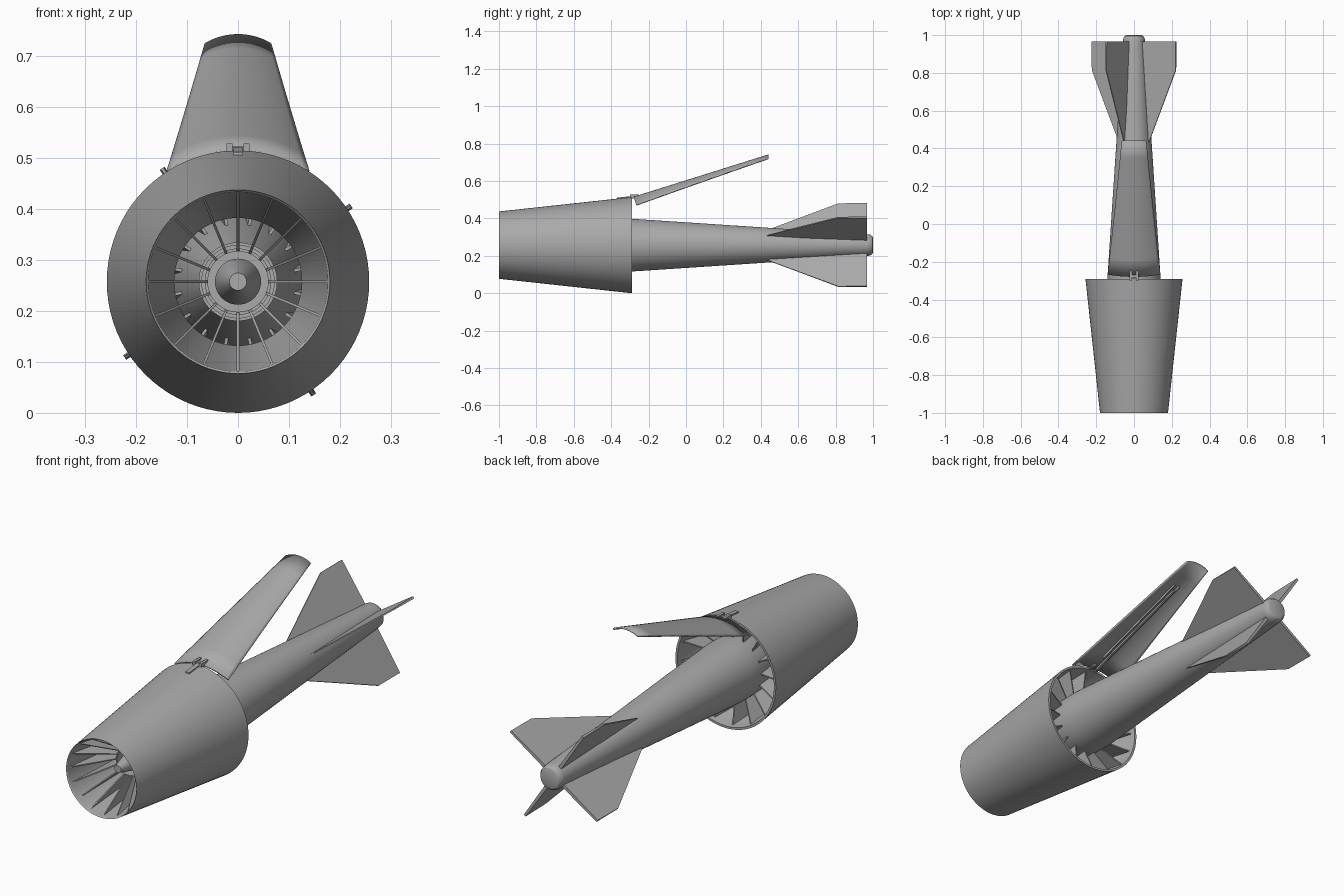
import bpy, bmesh
from math import sin, cos, pi, radians
from mathutils import Vector

if "Cube" in bpy.data.objects:
    bpy.data.objects.remove(bpy.data.objects["Cube"])

AXIS = 0.257  # height of the long axis

grey = bpy.data.materials.new("plain_grey")
grey.use_nodes = True
grey.diffuse_color = (0.4, 0.4, 0.4, 1)
grey.node_tree.nodes["Principled BSDF"].inputs["Base Color"].default_value = (0.4, 0.4, 0.4, 1)


def finish(name, bm, angle=30):
    bmesh.ops.remove_doubles(bm, verts=bm.verts, dist=1e-5)
    bmesh.ops.recalc_face_normals(bm, faces=bm.faces)
    mesh = bpy.data.meshes.new(name)
    bm.to_mesh(mesh)
    bm.free()
    mesh.materials.append(grey)
    ob = bpy.data.objects.new(name, mesh)
    bpy.context.collection.objects.link(ob)
    bpy.ops.object.select_all(action='DESELECT')
    ob.select_set(True)
    bpy.context.view_layer.objects.active = ob
    bpy.ops.object.shade_smooth_by_angle(angle=radians(angle))
    return ob


def lathe(name, profile, closed=False):
    """Revolve (y, radius) points around the long axis."""
    bm = bmesh.new()
    vs = [bm.verts.new((0, y, AXIS + r)) for y, r in profile]
    pairs = list(zip(vs, vs[1:])) + ([(vs[-1], vs[0])] if closed else [])
    edges = [bm.edges.new(p) for p in pairs]
    bmesh.ops.spin(bm, geom=vs + edges, cent=(0, 0, AXIS), axis=(0, 1, 0),
                   angle=2 * pi, steps=80)
    return finish(name, bm)


def radial_plates(name, outline, count, start=0, pitch=0):
    """Ring of plates from (y, radius, thickness) points."""
    bm = bmesh.new()
    for i in range(count):
        a = start + 2 * pi * i / count
        out, side = Vector((cos(a), 0, sin(a))), Vector((-sin(a), 0, cos(a)))
        rings = []
        for s in (-0.5, 0.5):
            rings.append([bm.verts.new(Vector((0, y, AXIS)) + out * r
                          + side * (s * t + pitch * (y - outline[0][0])))
                          for y, r, t in outline])
        n = len(outline)
        bm.faces.new(rings[0])
        bm.faces.new(rings[1][::-1])
        for j in range(n):
            k = (j + 1) % n
            bm.faces.new((rings[0][j], rings[1][j], rings[1][k], rings[0][k]))
    return finish(name, bm, 15)


def box(name, lo, hi, slope=0):
    """Box between two corners, rising along y by the slope."""
    bm = bmesh.new()
    bmesh.ops.create_cube(bm, size=1)
    lo, hi = Vector(lo), Vector(hi)
    for v in bm.verts:
        v.co = Vector((a + (b - a) * (c + 0.5) for a, b, c in zip(lo, hi, v.co)))
        v.co.z += slope * (v.co.y - lo.y)
    return finish(name, bm)


# Hollow shroud with a narrowing intake
lathe("shroud", [(-1, 0.18), (-0.29, 0.257), (-0.29, 0.247), (-0.45, 0.228),
                 (-0.62, 0.125), (-0.995, 0.176)], closed=True)

# Tapered central body with a rounded tail
lathe("body", [(-0.69, 0), (-0.69, 0.072), (-0.42, 0.14), (-0.29, 0.141),
               (0.97, 0.058), (0.985, 0.056), (0.996, 0.048), (1, 0.038), (1, 0)])

# Nose cone and hub rings in the intake
lathe("nose_cone", [(-0.88, 0), (-0.88, 0.017), (-0.77, 0.045), (-0.68, 0.045), (-0.68, 0)])
for i, r in enumerate((0.062, 0.074)):
    y = -0.8 + 0.06 * i
    lathe(f"hub_ring_{i + 1}", [(y, r - 0.003), (y, r + 0.003), (-0.68, r + 0.003),
                                (-0.68, r - 0.003)], closed=True)

# Intake vanes and rear vanes
radial_plates("intake_vanes", [(-0.985, 0.176, 0.005), (-0.62, 0.127, 0.005),
                               (-0.62, 0.08, 0.005), (-0.69, 0.06, 0.005),
                               (-0.8, 0.06, 0.005)], 16)
radial_plates("rear_vanes", [(-0.53, 0.184, 0.006), (-0.45, 0.23, 0.006),
                             (-0.31, 0.246, 0.006), (-0.35, 0.136, 0.006),
                             (-0.53, 0.11, 0.006)], 16, pi / 16, 0.12)

# Four tail fins, thin at the leading edge
radial_plates("tail_fins", [(0.42, 0.09, 0.004), (0.815, 0.267, 0.006),
                            (0.967, 0.267, 0.011), (0.967, 0.045, 0.016),
                            (0.6, 0.06, 0.016)], 4, radians(33.8))

# Raised curved flap hinged at the shroud rim
SLOPE = 0.226 / 0.72
bm = bmesh.new()
rows, cols = 8, 20
grid = []
for i in range(rows + 1):
    t = i / rows
    r, half = 0.257 - 0.13 * t, radians(33 - 2 * t)
    row = []
    for j in range(cols + 1):
        a = half * (2 * j / cols - 1)
        sag = r * (1 - cos(a))
        row.append(bm.verts.new((r * sin(a), -0.28 + 0.72 * t + sag * SLOPE * (1 - t),
                                 0.516 + 0.226 * t - sag)))
    grid.append(row)
for i in range(rows):
    for j in range(cols):
        bm.faces.new((grid[i][j], grid[i][j + 1], grid[i + 1][j + 1], grid[i + 1][j]))
flap = finish("flap", bm)
for f in flap.data.polygons:
    if f.normal.z < 0:
        flap.data.flip_normals()
    break
solid = flap.modifiers.new("thickness", 'SOLIDIFY')
solid.thickness, solid.offset = 0.008, -1

# Stiffening rails and push rod under the flap
for side, x in (("left", 0.013), ("right", -0.013)):
    box(f"flap_rail_{side}", (x - 0.002, -0.2, 0.521), (x + 0.002, 0.3, 0.535), SLOPE)
    box(f"hinge_lug_{side}", (x * 1.3 - 0.006, -0.3, 0.506), (x * 1.3 + 0.006, -0.25, 0.528))
box("push_rod", (-0.005, -0.26, 0.492), (0.005, 0.28, 0.502), SLOPE)

# Hinge pin and its strap along the shroud
box("hinge_pin", (-0.022, -0.284, 0.512), (0.022, -0.27, 0.522))
box("hinge_strap", (-0.01, -0.37, 0.502), (0.01, -0.285, 0.511), 0.1)
